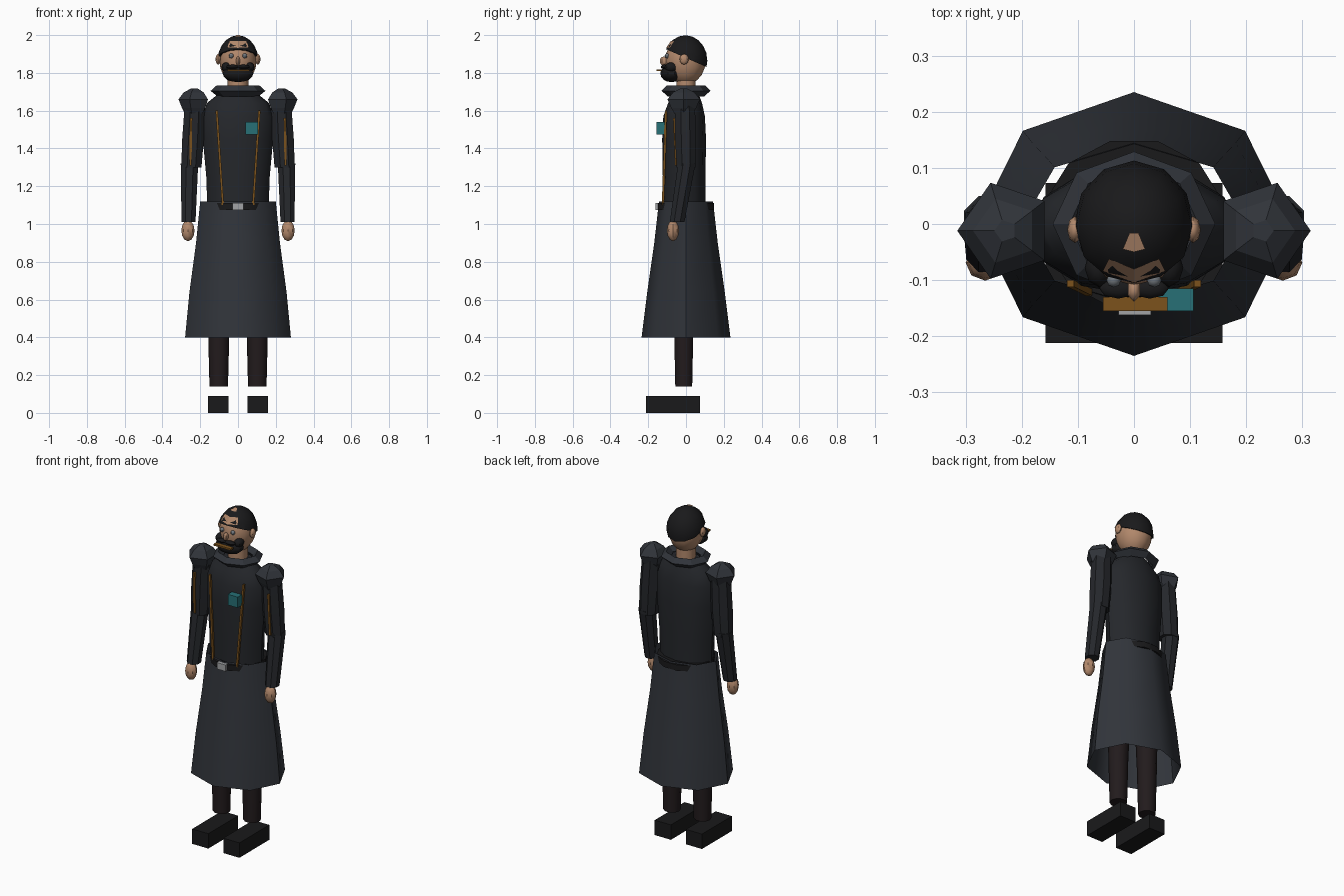
import bpy, bmesh, math
from mathutils import Vector

if "Cube" in bpy.data.objects:
    bpy.data.objects.remove(bpy.data.objects["Cube"])

MATS = {}
COLORS = {
    "dark_cloth": (0.018, 0.020, 0.024), "skirt_cloth": (0.030, 0.034, 0.042),
    "trouser": (0.016, 0.011, 0.012), "black": (0.010, 0.010, 0.011),
    "skin": (0.45, 0.25, 0.15), "trim": (0.20, 0.085, 0.012),
    "teal": (0.020, 0.16, 0.18), "eye_grey": (0.17, 0.19, 0.21),
    "metal": (0.36, 0.37, 0.38),
}


def finish(ob, name, color, angle=None):
    ob.name = name
    if color not in MATS:
        MATS[color] = bpy.data.materials.new(color)
        MATS[color].diffuse_color = (*COLORS[color], 1)
    ob.data.materials.append(MATS[color])
    if angle:
        bpy.ops.object.select_all(action='DESELECT')
        ob.select_set(True)
        bpy.context.view_layer.objects.active = ob
        bpy.ops.object.shade_smooth_by_angle(angle=math.radians(angle))
    return ob


def mesh_object(name, bm, color, angle=None):
    me = bpy.data.meshes.new(name)
    bm.to_mesh(me)
    bm.free()
    ob = bpy.data.objects.new(name, me)
    bpy.context.collection.objects.link(ob)
    return finish(ob, name, color, angle)


def loft(name, rings, n, color, phase=0, caps=True, angle=40):
    """Skin horizontal elliptical rings given as (z, cx, cy, rx, ry)."""
    bm = bmesh.new()
    loops = []
    for z, cx, cy, rx, ry in rings:
        angs = [phase + 2 * math.pi * k / n for k in range(n)]
        loops.append([bm.verts.new((cx + rx * math.cos(a), cy + ry * math.sin(a), z)) for a in angs])
    for a, b in zip(loops, loops[1:]):
        for k in range(n):
            j = (k + 1) % n
            bm.faces.new((a[k], a[j], b[j], b[k]))
    if caps:
        bm.faces.new(loops[0])
        bm.faces.new(loops[-1])
    bmesh.ops.recalc_face_normals(bm, faces=bm.faces)
    return mesh_object(name, bm, color, angle)


def ball(name, loc, rad, color, seg=10, rings=8, angle=40):
    bm = bmesh.new()
    bmesh.ops.create_uvsphere(bm, u_segments=seg, v_segments=rings, radius=1)
    for v in bm.verts:
        v.co = Vector(v.co[i] * rad[i] + loc[i] for i in range(3))
    return mesh_object(name, bm, color, angle)


def box(name, lo, hi, color):
    bm = bmesh.new()
    bmesh.ops.create_cube(bm, size=1)
    for v in bm.verts:
        v.co = Vector(lo[i] + (v.co[i] + 0.5) * (hi[i] - lo[i]) for i in range(3))
    return mesh_object(name, bm, color)


def strip(name, a, b, w=0.006):
    """Thin square-section cord between two points."""
    r = w * math.sqrt(2)
    return loft(name, [(p[2], p[0], p[1], r, r) for p in (b, a)], 4, "trim", math.pi / 4, angle=None)


# Coat skirt: open octagonal flare
loft("coat_skirt", [(0.40, 0, 0, 0.28, 0.235), (0.64, 0, 0, 0.257, 0.205),
                    (0.90, 0, 0, 0.222, 0.168), (1.12, 0, 0, 0.20, 0.143)],
     8, "skirt_cloth", caps=False, angle=50)

# Torso
loft("torso", [(1.08, 0, -0.01, 0.162, 0.113), (1.25, 0, -0.01, 0.168, 0.113),
               (1.45, 0, -0.01, 0.186, 0.116), (1.57, 0, -0.01, 0.187, 0.110),
               (1.64, 0, -0.005, 0.165, 0.090), (1.70, 0, 0, 0.09, 0.062)], 12, "dark_cloth")

# Belt front and buckle
loft("belt", [(1.075, 0, 0, 0.165, 0.153), (1.11, 0, 0, 0.165, 0.153)], 12, "black", math.pi / 12)
box("belt_buckle", (-0.028, -0.162, 1.073), (0.030, -0.14, 1.112), "metal")

# Collar: ring with a diamond section
bm = bmesh.new()
sec = [(0.145, 1.705), (0.115, 1.732), (0.085, 1.705), (0.108, 1.675)]
grid = [[bm.verts.new((r * math.cos(k * math.pi / 4), 0.89 * r * math.sin(k * math.pi / 4), z))
         for r, z in sec] for k in range(8)]
for k in range(8):
    for i in range(4):
        bm.faces.new((grid[k][i], grid[(k + 1) % 8][i], grid[(k + 1) % 8][(i + 1) % 4], grid[k][(i + 1) % 4]))
bmesh.ops.recalc_face_normals(bm, faces=bm.faces)
mesh_object("collar", bm, "skirt_cloth")

# Neck and head
loft("neck", [(1.66, 0, 0, 0.055, 0.053), (1.79, 0, 0, 0.055, 0.053)], 10, "skin")
HC = Vector((0, -0.003, 1.865))
ball("head", HC, (0.098, 0.107, 0.127), "skin", 12, 10)
ball("nose", (0, -0.117, 1.863), (0.013, 0.023, 0.024), "skin", 6, 5)

# Hair: head shell cut by a plane sloping up to the brow
HR = (0.108, 0.116, 0.134)
bm = bmesh.new()
bmesh.ops.create_uvsphere(bm, u_segments=12, v_segments=10, radius=1)
for v in bm.verts:
    v.co = HC + Vector(v.co[i] * HR[i] for i in range(3))
bmesh.ops.bisect_plane(bm, geom=bm.verts[:] + bm.edges[:] + bm.faces[:], plane_co=(0, 0.1, 1.835),
                       plane_no=(0, 0.44, 1), clear_inner=True)
bmesh.ops.holes_fill(bm, edges=[e for e in bm.edges if e.is_boundary])
mesh_object("hair", bm, "black", 40)


# Bare scalp patches lying on the hair shell
def patch(name, polys):
    bm = bmesh.new()
    for poly in polys:
        vs = []
        for x, y in poly:
            q = 1 - (x / HR[0]) ** 2 - ((y - HC.y) / HR[1]) ** 2
            vs.append(bm.verts.new((x, y, HC.z + HR[2] * math.sqrt(max(q, 0)) + 0.004)))
        bm.faces.new(vs)
    bmesh.ops.recalc_face_normals(bm, faces=bm.faces)
    for f in bm.faces:
        if f.normal.z < 0:
            f.normal_flip()
    mesh_object(name, bm, "skin")


patch("forehead_patch", [[(0, -0.080), (0, -0.105), (s * 0.056, -0.084), (s * 0.045, -0.062)] for s in (-1, 1)])
patch("crown_patch", [[(-0.008, -0.016), (0.008, -0.016), (0.02, -0.045), (0, -0.05), (-0.02, -0.045)]])

# Beard, moustache halves and mouth bar
ball("beard", (0, -0.078, 1.797), (0.085, 0.058, 0.046), "black", 10, 8)
box("mouth_bar", (-0.055, -0.155, 1.809), (0.06, -0.130, 1.819), "trim")

# Chest badge
box("chest_badge", (0.04, -0.155, 1.475), (0.106, -0.115, 1.54), "teal")

# Mirrored parts
for s, side in ((-1, "right"), (1, "left")):
    ball(side + "_eye", (s * 0.036, -0.100, 1.89), (0.013, 0.013, 0.013), "eye_grey", 8, 6)
    ball(side + "_ear", (s * 0.105, -0.01, 1.872), (0.014, 0.024, 0.028), "skin", 8, 6)
    ball(side + "_cheek_whisker", (s * 0.062, -0.078, 1.83), (0.026, 0.034, 0.026), "black", 8, 6)
    ball(side + "_moustache", (s * 0.028, -0.115, 1.832), (0.034, 0.018, 0.012), "black", 8, 6)
    # five-sided shoulder pad
    px = s * 0.229
    loft(side + "_shoulder_pad", [(1.585, px, -0.012, 0.052, 0.052), (1.615, px, -0.012, 0.068, 0.070),
                                  (1.66, px, -0.012, 0.086, 0.090), (1.697, px, -0.012, 0.058, 0.060),
                                  (1.717, px, -0.012, 0.02, 0.02)],
         5, "skirt_cloth", 0 if s > 0 else math.pi, angle=None)
    # arm and hand
    loft(side + "_upper_arm", [(1.30, s * 0.247, 0, 0.058, 0.053), (1.45, s * 0.238, -0.002, 0.062, 0.060),
                               (1.64, s * 0.228, -0.005, 0.058, 0.056)], 8, "dark_cloth", math.pi / 8)
    loft(side + "_forearm", [(1.01, s * 0.262, -0.047, 0.040, 0.042), (1.32, s * 0.257, 0.004, 0.050, 0.050)],
         8, "dark_cloth", math.pi / 8)
    ball(side + "_hand", (s * 0.265, -0.069, 0.965), (0.035, 0.032, 0.056), "skin", 8, 6)
    # cord trims on chest and sleeve
    strip(side + "_chest_trim", (s * 0.113, -0.106, 1.60), (s * 0.080, -0.122, 1.10))
    strip(side + "_sleeve_trim", (s * 0.248, -0.062, 1.56), (s * 0.252, -0.052, 1.31))
    # leg and shoe
    loft(side + "_leg", [(0.14, s * 0.102, -0.012, 0.049, 0.047), (0.42, s * 0.102, -0.012, 0.056, 0.053),
                         (1.08, s * 0.09, -0.01, 0.075, 0.075)], 10, "trouser")
    xs = sorted((s * 0.05, s * 0.158))
    box(side + "_shoe", (xs[0], -0.212, 0), (xs[1], 0.073, 0.09), "black")

for m in bpy.data.materials:
    if m.users and not m.is_grease_pencil:
        m.use_nodes = True
        m.node_tree.nodes["Principled BSDF"].inputs["Base Color"].default_value = m.diffuse_color
